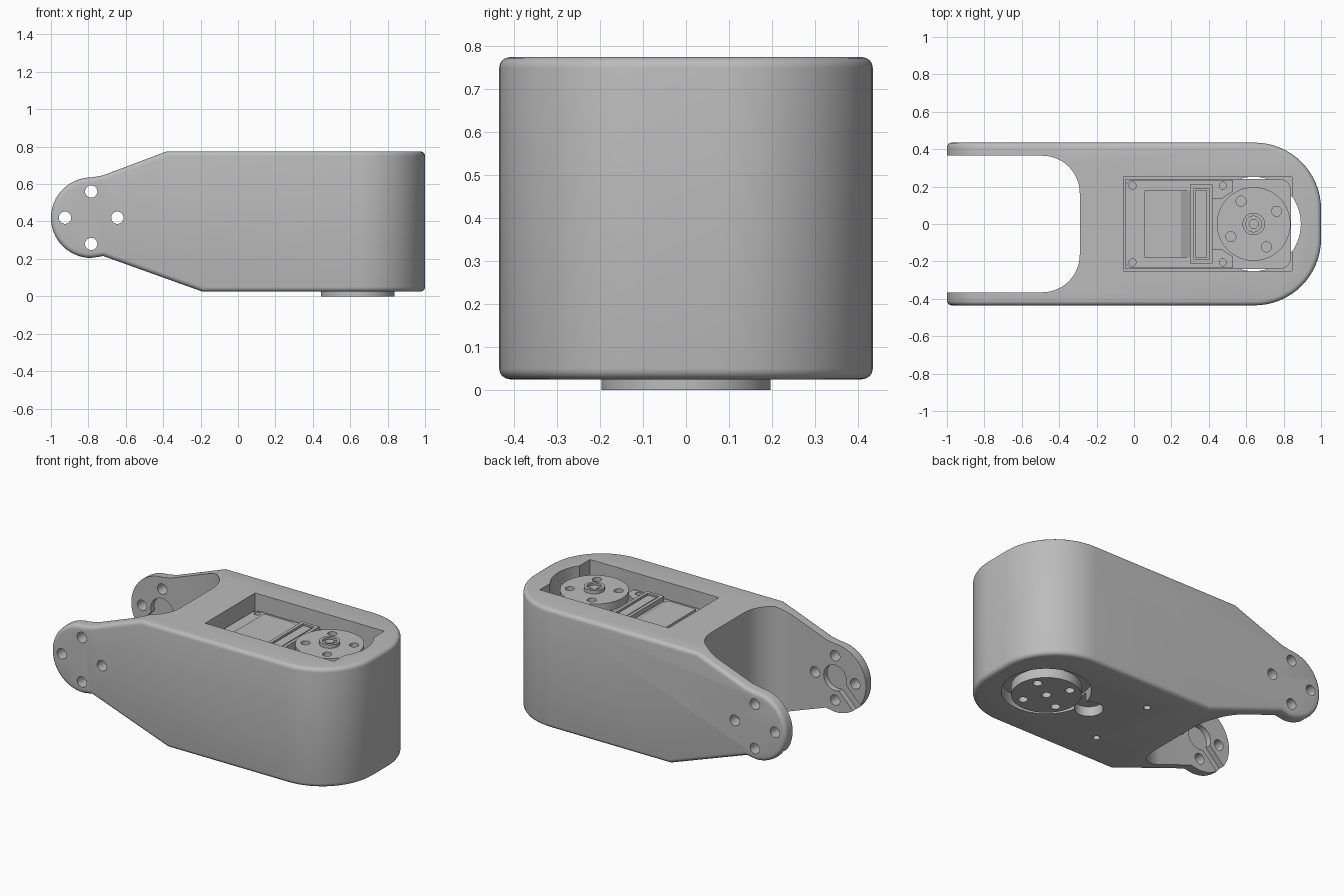
import bpy, bmesh
from math import sin, cos, radians

cube = bpy.data.objects.get("Cube")
if cube:
    bpy.data.objects.remove(cube, do_unlink=True)

GREY = (0.5, 0.5, 0.5, 1)
grey = bpy.data.materials.new("grey plastic")
grey.use_nodes = True
grey.diffuse_color = GREY
grey.node_tree.nodes["Principled BSDF"].inputs["Base Color"].default_value = GREY


def arc(cx, cy, r, start, end, n=16):
    angles = [radians(start + (end - start) * i / n) for i in range(n + 1)]
    return [(cx + r * cos(a), cy + r * sin(a)) for a in angles]


def circle(cx, cy, r, n=40):
    return arc(cx, cy, r, 0, 360, n)[:-1]


def rect(x0, x1, y0, y1):
    return [(x0, y0), (x1, y0), (x1, y1), (x0, y1)]


def prism(name, pts, lo, hi, axis="z"):
    """Extrude a closed outline along z, or along y for an x-z outline."""
    bm = bmesh.new()
    place = (lambda p, h: (p[0], p[1], h)) if axis == "z" else (lambda p, h: (p[0], h, p[1]))
    a = [bm.verts.new(place(p, lo)) for p in pts]
    b = [bm.verts.new(place(p, hi)) for p in pts]
    bm.faces.new(a)
    bm.faces.new(b[::-1])
    for i in range(len(pts)):
        j = (i + 1) % len(pts)
        bm.faces.new((a[i], a[j], b[j], b[i]))
    bmesh.ops.recalc_face_normals(bm, faces=bm.faces)
    mesh = bpy.data.meshes.new(name)
    bm.to_mesh(mesh)
    bm.free()
    mesh.materials.append(grey)
    obj = bpy.data.objects.new(name, mesh)
    bpy.context.collection.objects.link(obj)
    return obj


def activate(obj):
    bpy.ops.object.select_all(action="DESELECT")
    obj.select_set(True)
    bpy.context.view_layer.objects.active = obj


def boolean(obj, other, mode="DIFFERENCE"):
    mod = obj.modifiers.new("cut", "BOOLEAN")
    mod.operation, mod.solver, mod.object = mode, "EXACT", other
    activate(obj)
    bpy.ops.object.modifier_apply(modifier=mod.name)
    bpy.data.objects.remove(other, do_unlink=True)


def cut(obj, pts, lo, hi, axis="z"):
    boolean(obj, prism("cutter", pts, lo, hi, axis))


def bevel(obj, width, segments):
    mod = obj.modifiers.new("round", "BEVEL")
    mod.width, mod.segments = width, segments
    mod.limit_method, mod.angle_limit = "ANGLE", radians(40)
    mod.use_clamp_overlap = False
    activate(obj)
    bpy.ops.object.modifier_apply(modifier=mod.name)


def smooth(obj):
    activate(obj)
    bpy.ops.object.shade_smooth_by_angle(angle=radians(30))


AXLE_X, AXLE_Z = -0.785, 0.42      # fork pivot
HORN_X = 0.64                      # servo pivot

# Bracket body: side outline crossed with plan outline, outer edges rounded
side = arc(AXLE_X, AXLE_Z, 0.215, 90, 270, 32)
side += [(-0.72, 0.215), (-0.19, 0.025), (1.2, 0.025), (1.2, 0.775), (-0.38, 0.775), (-0.72, 0.647)]
plan = [(-1.2, -0.435)] + arc(0.645, -0.08, 0.355, -90, 0) + arc(0.645, 0.08, 0.355, 0, 90) + [(-1.2, 0.435)]
body = prism("bracket_body", side, -1, 1, "y")
boolean(body, prism("plan", plan, -1, 2), "INTERSECT")
bevel(body, 0.025, 4)

# Fork gap between the arms
gap = [(-1.3, -0.365)] + arc(-0.49, -0.165, 0.2, -90, 0) + arc(-0.49, 0.165, 0.2, 0, 90) + [(-1.3, 0.365)]
cut(body, gap, -1, 2)

# Screw holes and keyhole recesses in both arms
for k in range(4):
    a = radians(90 * k)
    cut(body, circle(AXLE_X + 0.14 * cos(a), AXLE_Z + 0.14 * sin(a), 0.033, 24), -1, 1, "y")
cut(body, circle(AXLE_X, AXLE_Z, 0.08), -0.4, 0.4, "y")
d, w = 0.25, 0.025
cut(body, [(AXLE_X - w, AXLE_Z + w), (AXLE_X + w, AXLE_Z - w),
           (AXLE_X - d + w, AXLE_Z - d - w), (AXLE_X - d - w, AXLE_Z - d + w)], -0.4, 0.4, "y")

# Servo pocket, pivot opening and holes in the floor
cut(body, rect(-0.055, 0.845, -0.25, 0.25), 0.1, 1)
cut(body, circle(HORN_X, 0, 0.252, 64), -1, 2)
cut(body, circle(0.33, 0, 0.08), -1, 0.085)
for y in (-0.22, 0.22):
    cut(body, circle(0.09, y, 0.02, 20), -1, 0.085)
smooth(body)

# Servo lower case with rounded far corners
case = [(-0.045, -0.24)] + arc(0.78, -0.18, 0.06, -90, 0, 6) + arc(0.78, 0.18, 0.06, 0, 90, 6) + [(-0.045, 0.24)]
lower = prism("servo_case", case, 0.098, 0.6)
smooth(lower)

# Servo cover, notched around the horn, with corner screw holes
half = [(0.42, 0.06), (0.42, 0.135), (0.47, 0.135), (0.53, 0.175), (0.53, 0.235), (-0.02, 0.235), (-0.045, 0.21)]
cover = prism("servo_cover", half + [(x, -y) for x, y in half[::-1]], 0.595, 0.675)
for x in (-0.008, 0.475):
    for y in (-0.205, 0.205):
        cut(cover, circle(x, y, 0.019, 20), 0.64, 1)
smooth(cover)

# Raised label plate with a sloping end, and the connector block beside it
prism("cover_plate", [(0.055, 0.67), (0.31, 0.67), (0.25, 0.7), (0.055, 0.7)], -0.18, 0.18, "y")
block = prism("connector_block", rect(0.3, 0.42, -0.21, 0.21), 0.67, 0.705)
cut(block, rect(0.32, 0.4, -0.19, 0.19), 0.69, 1)
prism("connector_insert", rect(0.33, 0.39, -0.18, 0.18), 0.685, 0.7)

# Horn discs above and below the servo
for name, lo, hi, neck_lo, neck_hi in (("upper_horn", 0.685, 0.735, 0.59, 0.69),
                                       ("lower_horn", 0, 0.06, 0.05, 0.1)):
    horn = prism(name, circle(HORN_X, 0, 0.197, 64), lo, hi)
    for k in range(4):
        a = radians(29 + 90 * k)
        cut(horn, circle(HORN_X + 0.14 * cos(a), 0.14 * sin(a), 0.027, 20), -1, 2)
    if name == "lower_horn":
        cut(horn, circle(HORN_X, 0, 0.027, 20), -1, 0.04)
    smooth(horn)
    smooth(prism(name + "_neck", circle(HORN_X, 0, 0.1), neck_lo, neck_hi))

# Hub and centre screw on the upper horn
hub = prism("horn_hub", circle(HORN_X, 0, 0.06), 0.73, 0.757)
cut(hub, circle(HORN_X, 0, 0.042, 32), 0.742, 1)
smooth(hub)
screw = prism("centre_screw", circle(HORN_X, 0, 0.027, 24), 0.735, 0.752)
smooth(screw)
